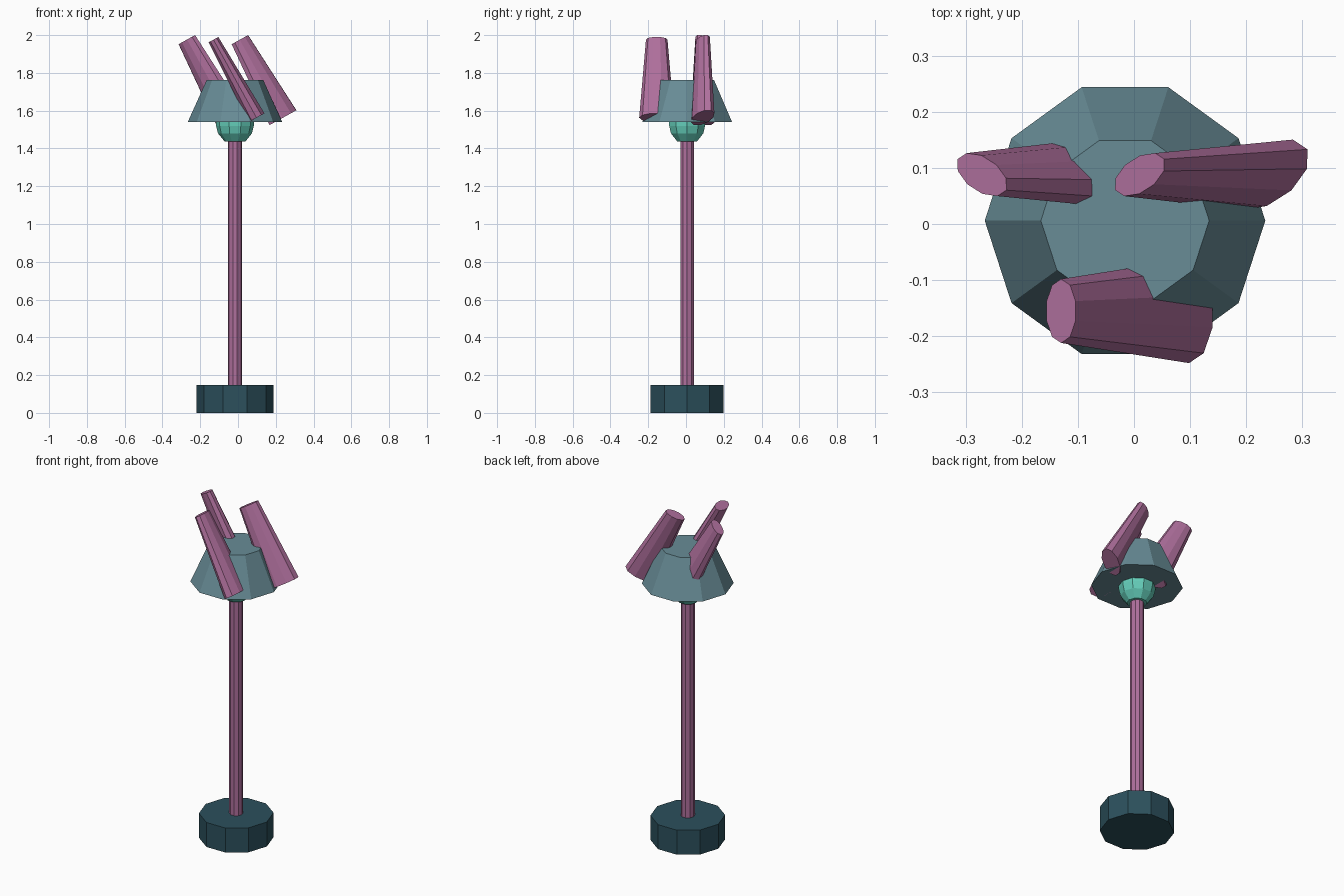
import bpy
from math import radians
from mathutils import Matrix, Vector

cube = bpy.data.objects.get("Cube")
if cube:
    bpy.data.objects.remove(cube, do_unlink=True)

SIDES = 10
CX, CY = -0.016, 0.006


def material(name, rgb):
    m = bpy.data.materials.new(name)
    m.use_nodes = True
    m.diffuse_color = (*rgb, 1)
    m.node_tree.nodes["Principled BSDF"].inputs["Base Color"].default_value = (*rgb, 1)
    return m


dark_teal = material("dark teal", (0.025, 0.08, 0.107))
slate = material("slate blue", (0.138, 0.262, 0.305))
mint = material("mint", (0.127, 0.61, 0.485))
mauve = material("mauve", (0.43, 0.16, 0.335))


def frustum(name, mat, r_low, r_high, height):
    """Faceted, capped frustum centred on its own middle."""
    bpy.ops.mesh.primitive_cone_add(vertices=SIDES, radius1=r_low, radius2=r_high, depth=height)
    ob = bpy.context.object
    ob.name = name
    ob.data.materials.append(mat)
    # put a corner on the x axis
    ob.data.transform(Matrix.Rotation(radians(18), 4, "Z"))
    return ob


def upright(name, mat, r_low, r_high, z_low, z_high):
    ob = frustum(name, mat, r_low, r_high, z_high - z_low)
    ob.location = (CX, CY, (z_low + z_high) / 2)
    return ob


# Stand, pole and shade
upright("base", dark_teal, 0.203, 0.203, 0, 0.147)
upright("pole", mauve, 0.038, 0.038, 0.14, 1.46)
upright("shade", slate, 0.25, 0.15, 1.54, 1.762)

# Bulb, stacked in rings that widen upward
rings = [(1.437, 0.055), (1.48, 0.09), (1.52, 0.1), (1.56, 0.1)]
for i, ((z0, r0), (z1, r1)) in enumerate(zip(rings, rings[1:])):
    upright(f"bulb_ring_{i + 1}", mint, r0, r1, z0, z1)

# Three leaning oval tubes, each rolled differently about its axis
LENGTH = 0.472
lean = Matrix.Rotation(radians(-28.9), 4, "Y")
tubes = {
    "front_tube": (-0.13, -0.155, 90),
    "right_back_tube": (-0.271, 0.088, -29),
    "left_back_tube": (0.01, 0.088, 29),
}
for name, (x, y, roll) in tubes.items():
    ob = frustum(name, mauve, 1.63, 1, LENGTH)
    ob.data.transform(Matrix.Diagonal((0.057, 0.031, 1, 1)))
    ob.data.transform(Matrix.Translation((0, 0, -LENGTH / 2)))
    top = Matrix.Translation(Vector((x, y, 1.976)))
    ob.matrix_world = top @ lean @ Matrix.Rotation(radians(roll), 4, "Z")
